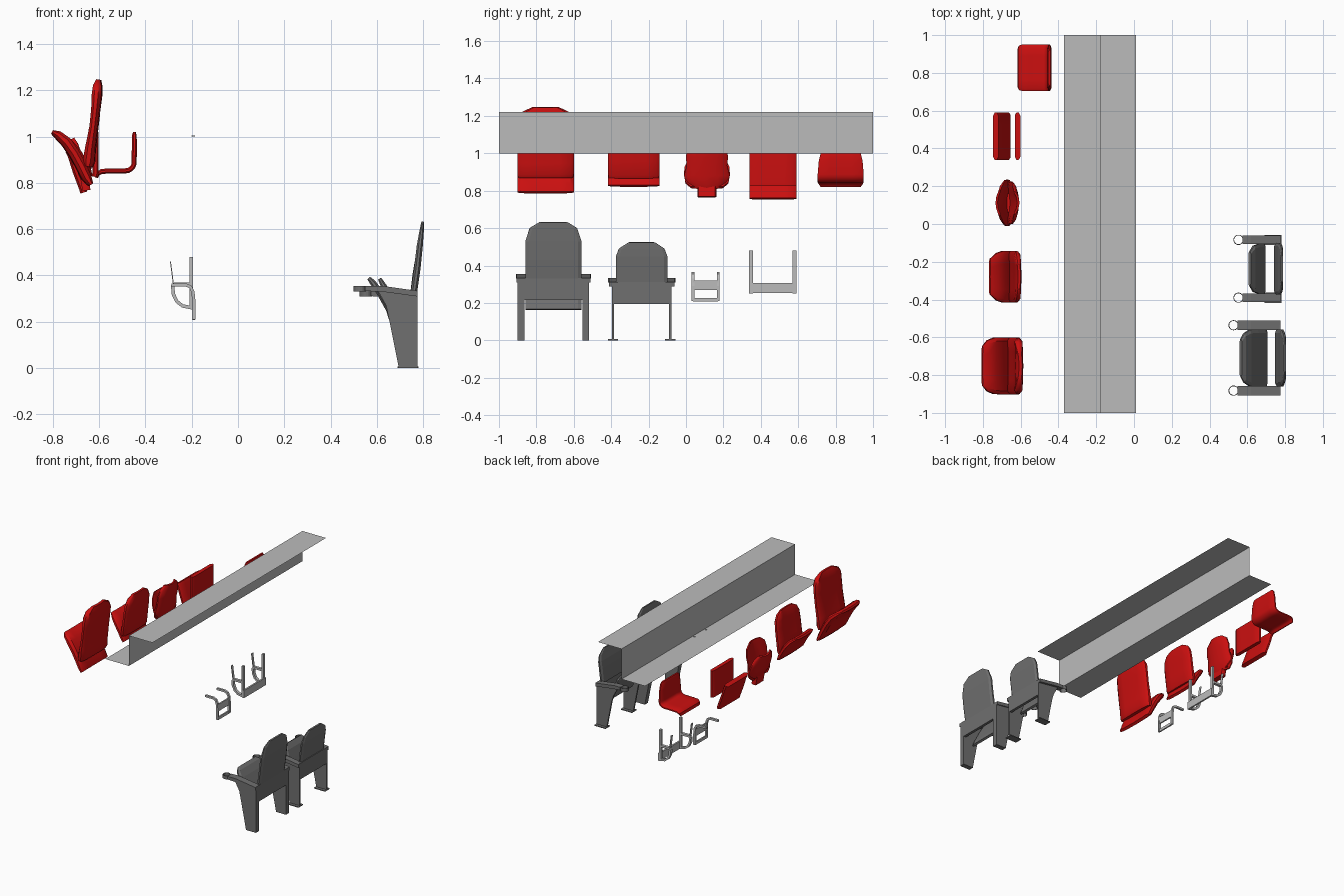
import bpy, bmesh, math
from mathutils import Vector

if "Cube" in bpy.data.objects:
    bpy.data.objects.remove(bpy.data.objects["Cube"])


def material(name, rgb):
    m = bpy.data.materials.new(name)
    m.diffuse_color = (*rgb, 1)
    m.use_nodes = True
    m.node_tree.nodes["Principled BSDF"].inputs["Base Color"].default_value = m.diffuse_color
    return m


RED = material("red plastic", (0.6, 0.005, 0.005))
DARK = material("dark grey", (0.16, 0.16, 0.16))
LIGHT = material("light grey", (0.5, 0.5, 0.5))


def finish(name, bm, mat, smooth=False):
    bmesh.ops.recalc_face_normals(bm, faces=bm.faces)
    me = bpy.data.meshes.new(name)
    bm.to_mesh(me)
    bm.free()
    me.materials.append(mat)
    ob = bpy.data.objects.new(name, me)
    bpy.context.collection.objects.link(ob)
    if smooth:
        bpy.ops.object.select_all(action='DESELECT')
        ob.select_set(True)
        bpy.context.view_layer.objects.active = ob
        bpy.ops.object.shade_smooth_by_angle(angle=math.radians(35))
    return ob


def loft(name, yc, stations, mat, hw=None, t=None, soft=True, bow=0):
    """Slab along an (x, z) path; a station is (x, z, thickness, half width)."""
    st = [s if len(s) == 4 else (s[0], s[1], t, hw) for s in stations]
    cols = (-1, -.88, -.5, 0, .5, .88, 1) if soft else (-1, 1)
    n = len(cols)
    bm = bmesh.new()
    rings = []
    for i, (x, z, th, w) in enumerate(st):
        a, b = st[max(i - 1, 0)], st[min(i + 1, len(st) - 1)]
        tan = Vector((b[0] - a[0], b[1] - a[1])).normalized()
        nx, nz = -tan.y, tan.x
        ring = []
        for side, order in ((1, cols), (-1, cols[::-1])):
            for u in order:
                k = .4 if soft and abs(u) == 1 else 1
                d = side * th / 2 * k + bow * u * u
                ring.append(bm.verts.new((x + nx * d, yc + u * w, z + nz * d)))
        rings.append(ring)
    m = 2 * n
    for r, s in zip(rings, rings[1:]):
        for j in range(m):
            bm.faces.new((r[j], r[(j + 1) % m], s[(j + 1) % m], s[j]))
    for r in (rings[0], rings[-1]):
        for j in range(n - 1):
            bm.faces.new((r[j], r[j + 1], r[m - 2 - j], r[m - 1 - j]))
    return finish(name, bm, mat, soft and mat is RED)


def prism(name, pts, y0, y1, mat):
    """(x, z) profile extruded along y."""
    bm = bmesh.new()
    f = bm.faces.new([bm.verts.new((x, y0, z)) for x, z in pts])
    ext = bmesh.ops.extrude_face_region(bm, geom=[f])
    vs = [g for g in ext["geom"] if isinstance(g, bmesh.types.BMVert)]
    bmesh.ops.translate(bm, vec=(0, y1 - y0, 0), verts=vs)
    return finish(name, bm, mat)


def box(name, x0, x1, y0, y1, z0, z1, mat):
    return prism(name, [(x0, z0), (x1, z0), (x1, z1), (x0, z1)], y0, y1, mat)


def tube(name, x, y, z0, z1, ro, ri, mat, seg=20):
    """Open ring, used for cup holders."""
    bm = bmesh.new()
    prof = ((ro, z0), (ro, z1), (ri, z1), (ri, z0))
    rings = [[bm.verts.new((x + r * math.cos(a), y + r * math.sin(a), z)) for r, z in prof]
             for a in (2 * math.pi * i / seg for i in range(seg))]
    for i in range(seg):
        p, q = rings[i], rings[(i + 1) % seg]
        for j in range(4):
            k = (j + 1) % 4
            bm.faces.new((p[j], q[j], q[k], p[k]))
    return finish(name, bm, mat)


# stepped platform: a thin folded sheet
bm = bmesh.new()
rows = [[bm.verts.new((x, y, z)) for y in (-1, 1)]
        for x, z in ((-.37, 1), (-.18, 1), (-.18, 1.22), (.01, 1.22))]
for a, b in zip(rows, rows[1:]):
    bm.faces.new((a[0], a[1], b[1], b[0]))
finish("step_platform", bm, LIGHT)
for y in (.047, .18):
    tube("floor_bolt", -.193, y, 1, 1.004, .007, .002, LIGHT, 10)

# large folding seat
loft("large_back", -.751, [
    (-.645, .87, .035, .147), (-.642, .89, .05, .151), (-.635, .95, .043, .151),
    (-.621, 1.04, .034, .151), (-.612, 1.12, .036, .151), (-.607, 1.18, .042, .148),
    (-.604, 1.22, .036, .125), (-.6, 1.246, .018, .07)], RED, bow=.006)
loft("large_seat", -.751, [
    (-.638, .79, .02, .151), (-.656, .82, .042, .151), (-.68, .87, .045, .151),
    (-.71, .925, .045, .151), (-.745, .975, .045, .149), (-.78, 1.005, .035, .135),
    (-.805, 1.018, .014, .105)], RED, bow=-.005)

# medium folding seat
loft("medium_back", -.279, [
    (-.643, .868, .03, .134), (-.641, .885, .042, .137), (-.63, .96, .036, .137),
    (-.62, 1.04, .034, .137), (-.614, 1.09, .034, .132), (-.61, 1.13, .028, .11),
    (-.607, 1.155, .014, .065)], RED, bow=.005)
loft("medium_seat", -.279, [
    (-.64, .825, .018, .137), (-.655, .85, .036, .137), (-.675, .89, .038, .137),
    (-.7, .93, .038, .136), (-.732, .968, .034, .125), (-.765, .99, .014, .095)], RED, bow=-.005)

# small moulded seat with a central hinge tongue
loft("moulded_back", .112, [
    (-.655, .81, .016, .085), (-.65, .835, .022, .115), (-.642, .88, .022, .122),
    (-.634, .93, .022, .108), (-.626, .98, .022, .113), (-.618, 1.03, .02, .1),
    (-.612, 1.062, .012, .06)], RED, bow=.022)
loft("moulded_seat", .112, [
    (-.672, .815, .014, .085), (-.68, .84, .022, .115), (-.69, .88, .022, .123),
    (-.702, .92, .022, .12), (-.715, .96, .02, .1), (-.728, .985, .012, .065)], RED, bow=-.02)
loft("hinge_tongue", .112, [(-.655, .767), (-.662, .81), (-.672, .86)], RED, .05, .035)

# flat two-panel seat
loft("flat_back", .465, [(-.617, .826), (-.616, .84), (-.616, 1.0), (-.616, 1.02)],
     RED, .125, .028)
loft("flat_seat", .465, [(-.667, .758), (-.672, .775), (-.7, .85), (-.722, .92), (-.732, .94)],
     RED, .125, .03)

# one-piece fixed seat
corner = [(-.485 + .036 * math.cos(a), .888 + .036 * math.sin(a))
          for a in (math.radians(-90 + 18 * i) for i in range(6))]
loft("one_piece_seat", .827, [
    (-.612, .822, .012, .108), (-.606, .838, .018, .118), (-.59, .849, .022, .123),
    (-.56, .851, .022, .123)] + [(x, z, .022, .123) for x, z in corner] +
    [(-.448, .96, .022, .117), (-.448, 1.005, .02, .106), (-.448, 1.02, .012, .095)], RED)


# armchairs
def armchair(name, yc, side, leg_hw, arm_hw, drop, ring_x, back, seat, panel_z, panel_hw):
    for s in (-1, 1):
        y = yc + s * side
        prism(name + "_leg", [
            (.695, 0), (.775, 0), (.775, .333 - drop), (.6, .34 - drop), (.615, .315 - drop),
            (.64, .27 - drop), (.655, .2)], y - leg_hw, y + leg_hw, DARK)
        prism(name + "_armrest", [
            (ring_x + .022, .332 - drop), (.62, .33 - drop), (.775, .309 - drop),
            (.775, .333 - drop), (.62, .355 - drop), (ring_x + .022, .355 - drop)],
            y - arm_hw, y + arm_hw, DARK)
        tube(name + "_cup_holder", ring_x, y, .33 - drop, .355 - drop, .027, .023, DARK)
    box(name + "_lower_panel", .755, .775, yc - panel_hw, yc + panel_hw, panel_z, .334 - drop, DARK)
    loft(name + "_back", yc, back, DARK)
    loft(name + "_seat", yc, seat, DARK)


armchair("large_armchair", -.709, .173, .018, .025, 0, .527,
         [(.76, .325, .028, .15), (.775, .43, .028, .15), (.786, .53, .026, .15),
          (.795, .6, .018, .127), (.799, .632, .012, .075)],
         [(.7, .165, .016, .15), (.688, .19, .026, .15), (.65, .26, .028, .15),
          (.61, .33, .028, .148), (.582, .37, .026, .13), (.565, .388, .016, .1)],
         .216, .173)
armchair("small_armchair", -.237, .153, .006, .022, .022, .553,
         [(.755, .3, .026, .137), (.767, .4, .026, .137), (.774, .45, .024, .137),
          (.78, .49, .018, .122), (.784, .524, .012, .07)],
         [(.69, .2, .016, .13), (.682, .22, .024, .13), (.655, .29, .026, .13),
          (.632, .35, .026, .122), (.612, .386, .016, .09)],
         .195, .153)
for s in (-1, 1):
    y = -.237 + s * .153
    box("foot_plate", .69, .78, y - .027, y + .027, 0, .006, DARK)

# small mounting bracket
for y in (.038, .172):
    loft("small_bracket_side", y, [(-.288, .358), (-.225, .358), (-.205, .35), (-.195, .33),
                                   (-.191, .29), (-.191, .21)], LIGHT, .0075, .014, False)
box("small_bracket_panel", -.196, -.186, .038, .172, .27, .32, LIGHT)
box("small_bracket_bar", -.196, -.186, .038, .172, .207, .227, LIGHT)

# large mounting bracket
for y in (.348, .58):
    loft("bracket_upright", y, [(-.202, .255), (-.202, .48)], LIGHT, .01, .015, False)
    loft("bracket_arm", y, [(-.2, .362), (-.275, .362), (-.282, .355), (-.28, .32), (-.265, .288),
                            (-.24, .268), (-.19, .258)], LIGHT, .01, .015, False)
    loft("bracket_strip", y, [(-.279, .36), (-.292, .46)], LIGHT, .01, .004, False)
box("bracket_panel", -.2, -.188, .338, .59, .252, .307, LIGHT)
